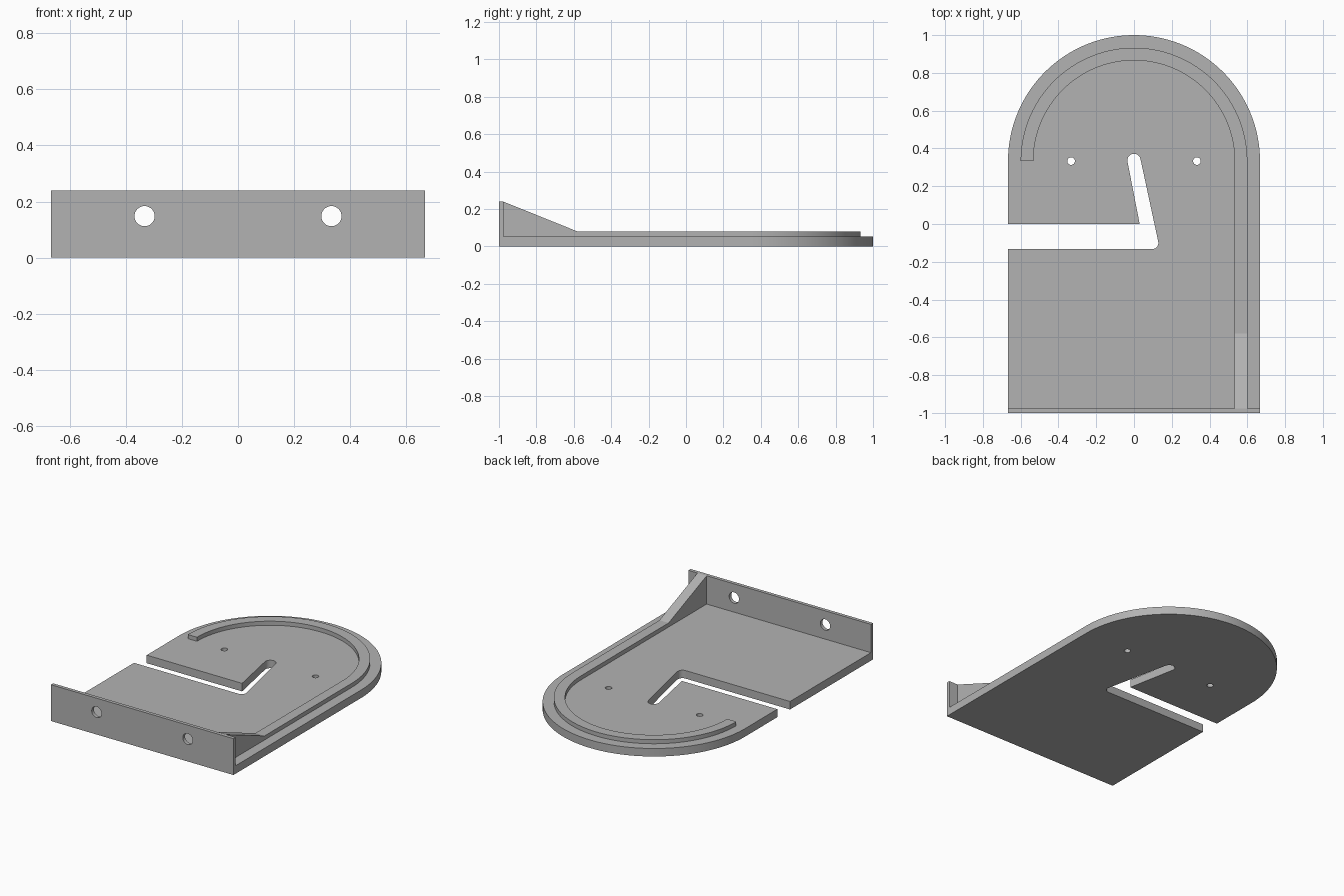
import bpy, bmesh
from math import cos, sin, radians
from mathutils import Matrix

cube = bpy.data.objects.get("Cube")
if cube:
    bpy.data.objects.remove(cube)

HALF = 0.667        # half width and outer end radius
CY = 0.333          # centre of the rounded end
WALL_Y = -0.977     # inner face of the end wall
PLATE = 0.053       # plate thickness
RIB = 0.08          # height of the rib top
WALL = 0.24         # height of the end wall

grey = bpy.data.materials.new("plain_grey")
grey.use_nodes = True
colour = (0.45, 0.45, 0.45, 1)
grey.diffuse_color = colour
grey.node_tree.nodes["Principled BSDF"].inputs["Base Color"].default_value = colour


def arc(cx, cy, r, start, end, steps):
    angles = [radians(start + (end - start) * i / steps) for i in range(steps + 1)]
    return [(cx + r * cos(a), cy + r * sin(a)) for a in angles]


def circle(cx, cy, r):
    return arc(cx, cy, r, 0, 360, 32)[:-1]


def finish(name, bm):
    bmesh.ops.recalc_face_normals(bm, faces=bm.faces[:])
    mesh = bpy.data.meshes.new(name)
    bm.to_mesh(mesh)
    bm.free()
    mesh.materials.append(grey)
    obj = bpy.data.objects.new(name, mesh)
    bpy.context.collection.objects.link(obj)
    bpy.ops.object.select_all(action='DESELECT')
    obj.select_set(True)
    bpy.context.view_layer.objects.active = obj
    bpy.ops.object.shade_smooth_by_angle(angle=radians(30))
    return obj


def prism(name, loops, depth, matrix=Matrix()):
    """Extrude an outline with holes along its local z."""
    bm = bmesh.new()
    edges = []
    for loop in loops:
        vs = [bm.verts.new((x, y, 0)) for x, y in loop]
        edges += [bm.edges.new((v, vs[i - 1])) for i, v in enumerate(vs)]
    bmesh.ops.triangle_fill(bm, use_beauty=True, edges=edges, normal=(0, 0, 1))
    res = bmesh.ops.extrude_face_region(bm, geom=bm.faces[:], use_keep_orig=True)
    top = [g for g in res["geom"] if isinstance(g, bmesh.types.BMVert)]
    bmesh.ops.translate(bm, verts=top, vec=(0, 0, depth))
    bmesh.ops.transform(bm, matrix=matrix, verts=bm.verts[:])
    return finish(name, bm)


# Base plate: rounded far end, bent slot open on the right side, two pin holes
outline = [(-HALF, WALL_Y), (HALF, WALL_Y)]
outline += arc(0, CY, HALF, 0, 180, 96)
outline += [(-HALF, 0), (0.03, 0)]
outline += arc(0, 0.337, 0.035, 191, 12, 16)
outline += arc(0.096, -0.1, 0.033, 12, -90, 10)
outline += [(-HALF, -0.133)]
prism("base_plate", [outline] + [circle(s * CY, CY, 0.02) for s in (-1, 1)], PLATE)

# End wall with two screw holes
wall = [(-HALF, 0), (HALF, 0), (HALF, WALL), (-HALF, WALL)]
prism("end_wall", [wall] + [circle(s * CY, 0.148, 0.036) for s in (-1, 1)], -1 - WALL_Y,
      Matrix.Translation((0, WALL_Y, 0)) @ Matrix.Rotation(radians(90), 4, 'X')
      @ Matrix.Scale(-1, 4, (0, 0, 1)))

# Raised rib: ramps down from the wall, runs along the left side and round the end
inner = [(0.533, WALL_Y), (0.533, -0.58)] + arc(0, CY, 0.533, 0, 180, 96)
outer = [(0.6, WALL_Y), (0.6, -0.58)] + arc(0, CY, 0.6, 0, 180, 96)
bm = bmesh.new()
rings = []
for i, (a, b) in enumerate(zip(inner, outer)):
    top = WALL if i == 0 else RIB
    rings.append([bm.verts.new((*p, z)) for p, z in
                  ((a, PLATE), (b, PLATE), (b, top), (a, top))])
for r, s in zip(rings, rings[1:]):
    for k in range(4):
        bm.faces.new((r[k - 1], r[k], s[k], s[k - 1]))
bm.faces.new(rings[0])
bm.faces.new(rings[-1])
rib = finish("edge_rib", bm)
# Keep the fold at the foot of the ramp crisp
rib.data.update()
for e in rib.data.edges:
    ys = [rib.data.vertices[v].co.y for v in e.vertices]
    if all(abs(y + 0.58) < 0.001 for y in ys):
        e.use_edge_sharp = True
